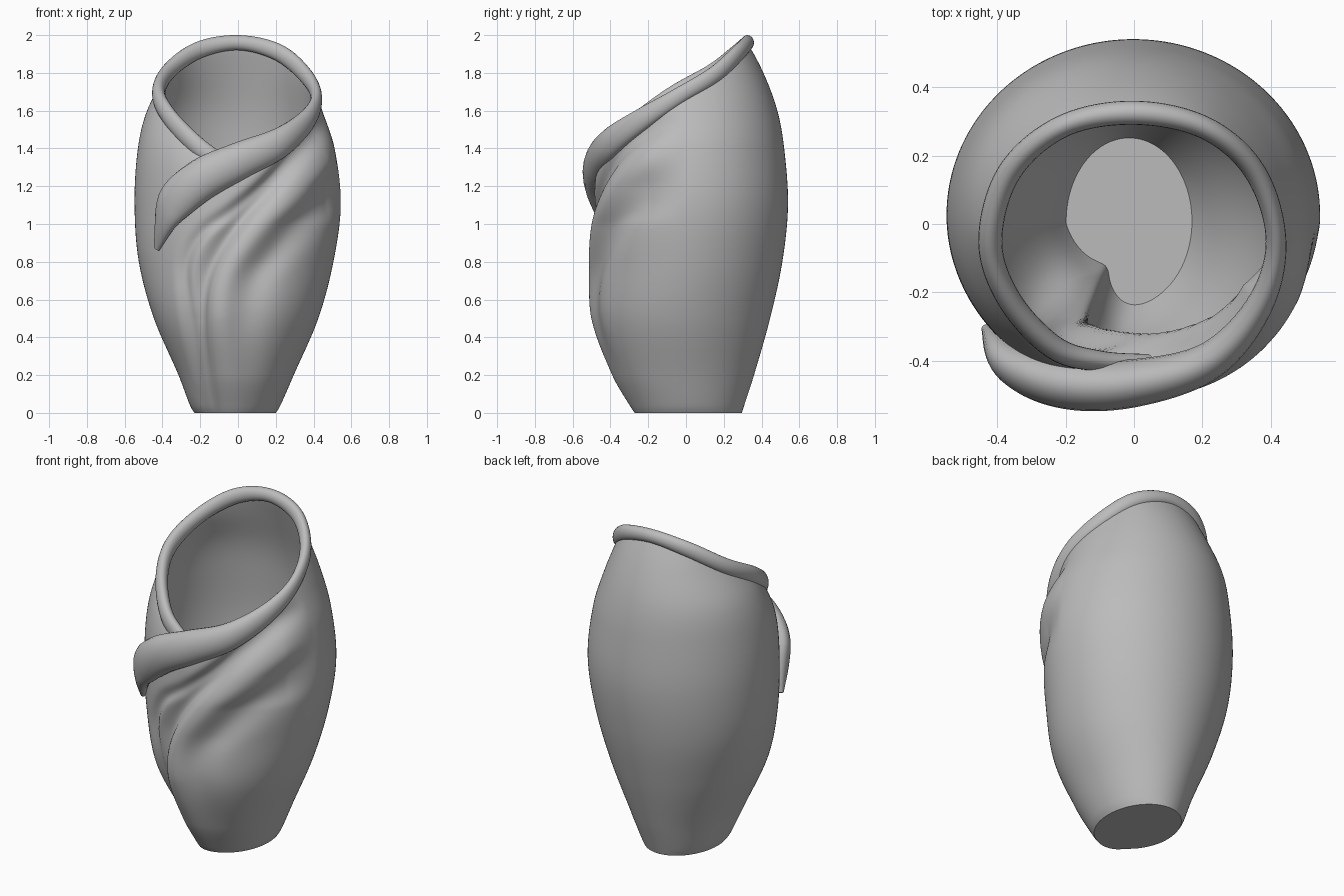
import bpy, bmesh, math
from mathutils import Vector

cube = bpy.data.objects.get("Cube")
if cube:
    bpy.data.objects.remove(cube, do_unlink=True)

clay = bpy.data.materials.new("grey_clay")
clay.use_nodes = True
clay.diffuse_color = (0.5, 0.5, 0.5, 1)
clay.node_tree.nodes["Principled BSDF"].inputs["Base Color"].default_value = (0.5, 0.5, 0.5, 1)


def smooth_path(pts, s):
    """Catmull-Rom point at s, counted in control points."""
    i = min(int(s), len(pts) - 2)
    f = s - i
    p = [Vector(pts[max(0, min(len(pts) - 1, i + k))]) for k in (-1, 0, 1, 2)]
    return 0.5 * (2 * p[1] + (p[2] - p[0]) * f + (2 * p[0] - 5 * p[1] + 4 * p[2] - p[3]) * f * f
                  + (3 * p[1] - p[0] - 3 * p[2] + p[3]) * f ** 3)


def by_height(table, z):
    """Smooth lookup in rows of (height, values...), spaced unevenly."""
    last = len(table) - 1
    z = max(table[0][0], min(table[-1][0], z))
    i = next(k for k in range(last) if z <= table[k + 1][0])

    def slope(k):
        d = Vector(table[min(k + 1, last)]) - Vector(table[max(k - 1, 0)])
        return d / d[0]
    a, b = Vector(table[i]), Vector(table[i + 1])
    h = b[0] - a[0]
    f = (z - a[0]) / h
    s = f * f * (3 - 2 * f)
    p = a * (1 - s) + b * s + slope(i) * (h * f * (1 - f) ** 2) - slope(i + 1) * (h * f * f * (1 - f))
    return p[1:]


def loft(name, rings):
    """Skin closed rings and cap both ends."""
    bm = bmesh.new()
    rows = [[bm.verts.new(p) for p in ring] for ring in rings]
    n = len(rows[0])
    for a, b in zip(rows, rows[1:]):
        for j in range(n):
            bm.faces.new((a[j], a[(j + 1) % n], b[(j + 1) % n], b[j]))
    bm.faces.new(rows[0])
    bm.faces.new(rows[-1])
    bmesh.ops.recalc_face_normals(bm, faces=bm.faces)
    mesh = bpy.data.meshes.new(name)
    bm.to_mesh(mesh)
    bm.free()
    mesh.materials.append(clay)
    obj = bpy.data.objects.new(name, mesh)
    bpy.context.collection.objects.link(obj)
    bpy.context.view_layer.objects.active = obj
    obj.select_set(True)
    bpy.ops.object.shade_smooth_by_angle(angle=math.radians(45))
    obj.select_set(False)


def sweep(name, path, steps=10, sides=20):
    """Elliptical tube; path rows are x, y, z, outward radius, upright radius."""
    rings = []
    for k in range((len(path) - 1) * steps + 1):
        s = k / steps
        p = smooth_path(path, s)
        ahead = smooth_path(path, min(s + 0.05, len(path) - 1))
        behind = smooth_path(path, max(s - 0.05, 0))
        t = Vector((ahead - behind)[:3]).normalized()
        out = t.cross(Vector((0, 0, 1))).normalized()
        up = out.cross(t)
        c = Vector(p[:3])
        rings.append([c + out * p[3] * math.cos(a) + up * p[4] * math.sin(a)
                      for a in (2 * math.pi * j / sides for j in range(sides))])
    loft(name, rings)


# Body outline: height, centre x, centre y, half width, half depth
outline = [(0, -.015, .015, .215, .28), (.03, -.015, .01, .235, .295),
           (.2, -.01, -.01, .305, .37), (.5, -.01, -.02, .435, .465),
           (.8, -.01, .01, .515, .50), (1.1, -.002, .025, .546, .515),
           (1.4, -.01, .02, .525, .50), (1.6, -.02, .02, .482, .465),
           (1.8, -.005, -.01, .425, .425), (2, .01, -.05, .39, .37)]

# Rim every 30 degrees from the model's left: x, y, z, outward radius, upright radius
rim = [(.415, -.05, 1.67, .03, .045), (.355, .15, 1.79, .032, .045),
       (.21, .28, 1.91, .033, .045), (0, .325, 1.96, .035, .04),
       (-.21, .285, 1.92, .033, .045), (-.365, .15, 1.81, .035, .045),
       (-.42, -.05, 1.69, .035, .05), (-.365, -.22, 1.57, .035, .05),
       (-.235, -.36, 1.43, .035, .05), (0, -.465, 1.33, .07, .10),
       (.22, -.40, 1.43, .055, .08), (.365, -.24, 1.55, .04, .06)]

# Front fold lines: height, x
fold = [(0, -.13), (.2, -.17), (.5, -.2), (.75, -.16), (1, .0), (1.2, .19), (1.45, .42), (1.7, .6)]
upper_fold = [(0, -.2), (.35, -.25), (.6, -.28), (.8, -.28), (.95, -.2),
              (1.08, -.03), (1.25, .18), (1.5, .42), (1.7, .6)]


def bell(x, width):
    return math.exp(-(x / width) ** 2)


def across(line, x, z):
    """Signed distance from a fold line, positive towards the model's left."""
    x0, x1 = by_height(line, z - .02)[0], by_height(line, z + .02)[0]
    return (x - (x0 + x1) / 2) / math.hypot(1, (x1 - x0) / .04)


def drape(x, y, z, inside):
    """In and out offset of the draped cloth on the front."""
    if y > 0:
        return 0
    u, w = across(fold, x, z), across(upper_fold, x, z)
    d = -.05 * bell(u, .035 if u > 0 else .06) + .025 * bell(u - .11, .07)
    d -= .03 * bell(u - .26, .09) * min(1, z / .8)
    d -= .025 * bell(w, .03)
    d *= min(1, .25 + z * 1.5)
    if inside:
        d -= .07 * bell(u, .09)
    return d * min(1, -y / .2)


SEG, ROWS = 180, 90
closed_rim = rim[-1:] + rim + rim[:2]


def body_ring(v, wall, floor=0):
    """One ring of the wall, at fraction v of the way from floor to rim."""
    ring = []
    for j in range(SEG):
        a = 2 * math.pi * j / SEG
        edge = smooth_path(closed_rim, 1 + 12 * j / SEG)

        def on_body(z):
            cx, cy, hx, hy = by_height(outline, z)
            return Vector((cx + (hx - wall) * math.cos(a), cy + (hy - wall) * math.sin(a), z))
        z = floor + v * (edge[2] - floor)
        p = on_body(z)
        d = drape(p.x, p.y, z, wall > 0) * (1 - v ** 12)
        pull = (Vector(edge[:3]) - on_body(edge[2])) * v ** 12
        ring.append(p + pull + Vector((math.cos(a), math.sin(a), 0)) * d)
    return ring


# Hollow body: outside going up, inside coming down to the floor
rings = [body_ring(i / ROWS, 0) for i in range(ROWS + 1)]
rings += [body_ring(1 - i / 50, .06, .05) for i in range(1, 51)]
loft("vase_body", rings)

# Rolled lip: starts behind the front, runs round the back, crosses the front and tapers down
behind_lip = [(.04, -.40, 1.25, .02, .03), (-.1, -.40, 1.33, .03, .045)]
tail = [(-.2, -.465, 1.23, .075, .11), (-.35, -.41, 1.09, .06, .10), (-.43, -.31, .87, .015, .02)]
around = [rim[k % 12] for k in range(8, -4, -1)]
sweep("rolled_lip", behind_lip + around + tail)
